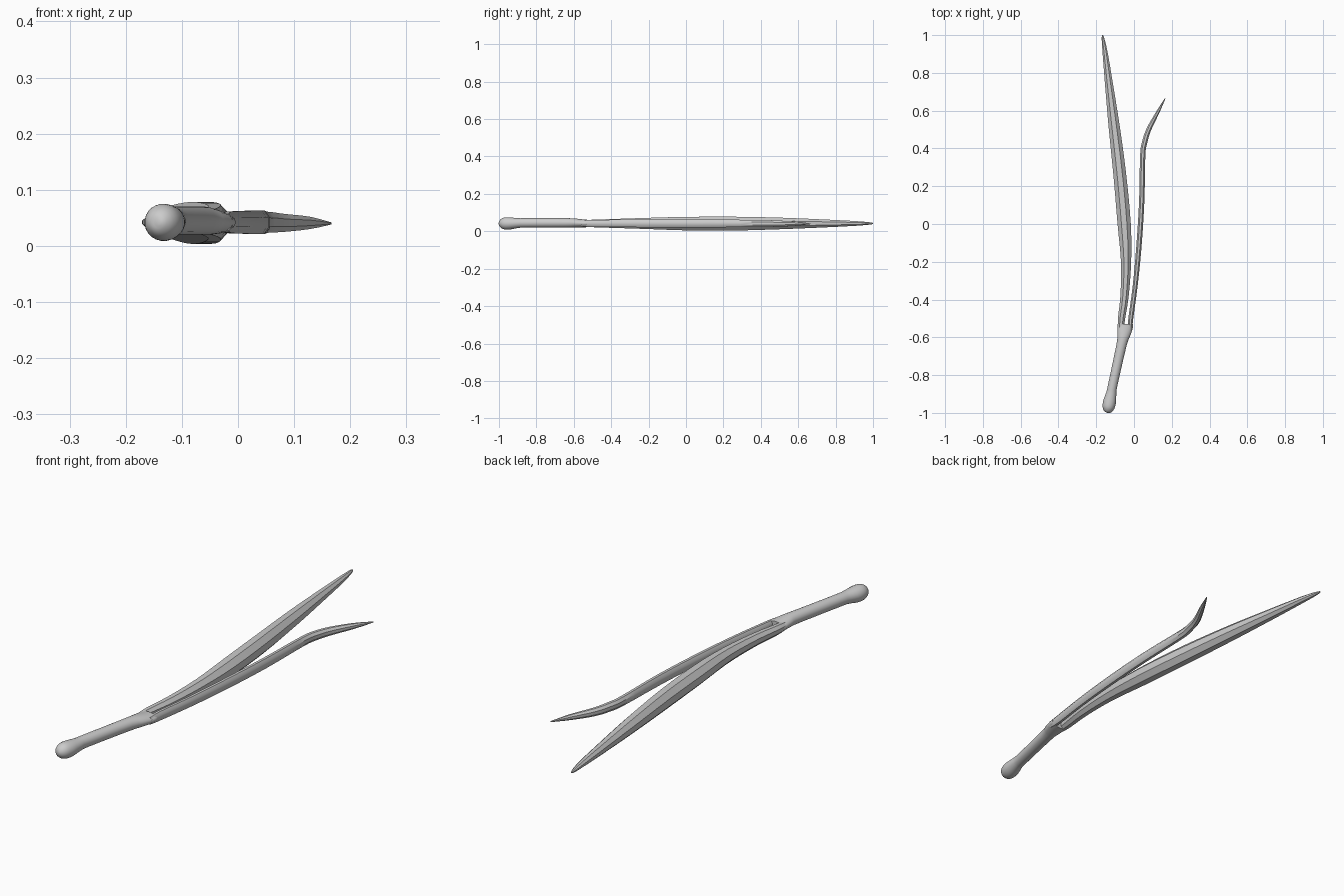
import bpy, bmesh, math
from mathutils import Vector


def catmull(a, b, c, d, t):
    return 0.5 * (2*b + (c - a)*t + (2*a - 5*b + 4*c - d)*t*t + (3*b - a - 3*c + d)*t**3)


def loft(name, stations, sides, steps):
    """Loft ellipse sections along a path; station = x, y, z, half width, half height."""
    pts = [Vector(s) for s in stations]
    pad = [pts[0]] + pts + [pts[-1]]
    path = []
    for i in range(len(pts) - 1):
        for k in range(steps):
            path.append(catmull(*pad[i:i + 4], k / steps))
    path.append(pts[-1])
    bm = bmesh.new()
    rings = []
    scale = 1 / math.cos(math.pi / sides)
    for i, p in enumerate(path):
        tangent = path[min(i + 1, len(path) - 1)] - path[max(i - 1, 0)]
        side = Vector((tangent[1], -tangent[0], 0)).normalized()
        ring = []
        for k in range(sides):
            a = 2 * math.pi * (k + 0.5) / sides
            co = Vector(p[:3]) + side * (p[3] * scale * math.cos(a))
            co.z += p[4] * scale * math.sin(a)
            ring.append(bm.verts.new(co))
        rings.append(ring)
    for r, s in zip(rings, rings[1:]):
        for k in range(sides):
            n = (k + 1) % sides
            bm.faces.new((r[k], r[n], s[n], s[k]))
    bm.faces.new(rings[0])
    bm.faces.new(rings[-1])
    bmesh.ops.recalc_face_normals(bm, faces=bm.faces)
    mesh = bpy.data.meshes.new(name)
    bm.to_mesh(mesh)
    bm.free()
    ob = bpy.data.objects.new(name, mesh)
    bpy.context.collection.objects.link(ob)
    bpy.ops.object.select_all(action='DESELECT')
    bpy.context.view_layer.objects.active = ob
    ob.select_set(True)
    bpy.ops.object.shade_smooth_by_angle(angle=math.radians(35))
    return ob


Z = 0.042
# Rounded handle, flaring at the fork
loft("handle", [
    (-0.142, -1.000, Z, 0.004, 0.004),
    (-0.141, -0.997, Z, 0.014, 0.014),
    (-0.139, -0.988, Z, 0.024, 0.024),
    (-0.135, -0.970, Z, 0.032, 0.032),
    (-0.129, -0.940, Z, 0.034, 0.032),
    (-0.120, -0.895, Z + .002, 0.027, 0.026),
    (-0.112, -0.850, Z + .003, 0.025, 0.025),
    (-0.066, -0.640, Z + .003, 0.027, 0.025),
    (-0.055, -0.590, Z + .002, 0.034, 0.024),
    (-0.047, -0.545, Z, 0.041, 0.021),
    (-0.046, -0.530, Z, 0.041, 0.020),
], 24, 3)

# Long thick eight-sided prong
loft("long_prong", [
    (-0.070, -0.560, Z, 0.015, 0.016),
    (-0.066, -0.500, Z, 0.019, 0.020),
    (-0.050, -0.380, Z, 0.022, 0.024),
    (-0.042, -0.200, Z, 0.027, 0.030),
    (-0.052, 0.000, Z - .001, 0.035, 0.036),
    (-0.074, 0.250, Z - .001, 0.034, 0.037),
    (-0.103, 0.500, Z, 0.030, 0.031),
    (-0.130, 0.720, Z, 0.022, 0.022),
    (-0.152, 0.900, Z, 0.014, 0.013),
    (-0.163, 0.975, Z, 0.008, 0.007),
    (-0.167, 1.000, Z, 0.003, 0.003),
], 8, 3)

# Short slim prong with a bent tip
loft("short_prong", [
    (-0.021, -0.560, Z, 0.011, 0.015),
    (-0.017, -0.500, Z, 0.013, 0.019),
    (0.006, -0.330, Z, 0.013, 0.020),
    (0.026, -0.120, Z, 0.014, 0.021),
    (0.041, 0.120, Z, 0.014, 0.021),
    (0.046, 0.360, Z, 0.014, 0.019),
    (0.056, 0.430, Z, 0.014, 0.018),
    (0.078, 0.500, Z - .001, 0.013, 0.016),
    (0.125, 0.590, Z - .001, 0.009, 0.011),
    (0.165, 0.665, Z - .002, 0.002, 0.002),
], 8, 3)
